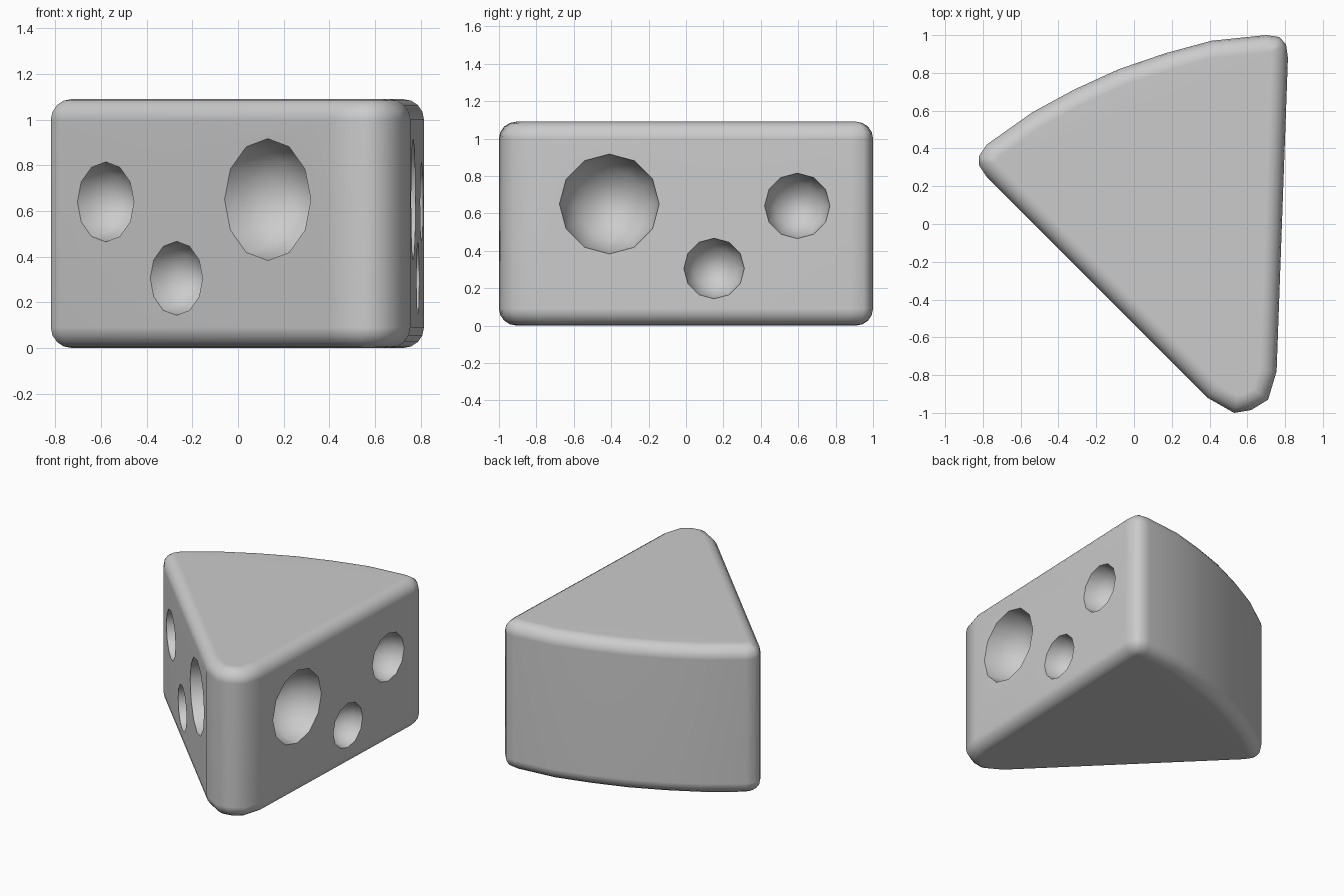
import bpy, bmesh
from math import sin, cos, pi, radians
from mathutils import Vector

if "Cube" in bpy.data.objects:
    bpy.data.objects.remove(bpy.data.objects["Cube"], do_unlink=True)

HEIGHT, BEVEL, STEPS = 1.09, 0.09, 4

mat = bpy.data.materials.new("plain_grey")
mat.use_nodes = True
grey = (0.6, 0.6, 0.6, 1)
mat.diffuse_color = grey
mat.node_tree.nodes["Principled BSDF"].inputs["Base Color"].default_value = grey

# Plan outline, counter-clockwise: rounded tip, right side, curved rind, left corner
outline = [Vector(p) for p in (
    (0.39, -0.92), (0.53, -1.0), (0.62, -0.985), (0.71, -0.93), (0.755, -0.78),
    (0.815, 0.88), (0.805, 0.95), (0.77, 0.99), (0.70, 1.0),
    (0.41, 0.97), (0.17, 0.905), (-0.08, 0.82), (-0.32, 0.71), (-0.54, 0.59),
    (-0.78, 0.42), (-0.82, 0.36), (-0.82, 0.31), (-0.78, 0.25))]


def inset(points, dist):
    """Move every outline point inward along its mitred corner normal."""
    moved = []
    for i, p in enumerate(points):
        a = (p - points[i - 1]).normalized()
        b = (points[(i + 1) % len(points)] - p).normalized()
        na, nb = Vector((-a.y, a.x)), Vector((-b.y, b.x))
        moved.append(p + (na + nb) * dist / (1 + na.dot(nb)))
    return moved


# Wedge body: stacked rings with rounded top and bottom rims
angles = [pi / 2 * i / STEPS for i in range(STEPS + 1)]
levels = [(BEVEL * (1 - sin(t)), BEVEL * (1 - cos(t))) for t in angles]
levels += [(d, HEIGHT - z) for d, z in reversed(levels)]
bm = bmesh.new()
rings = [[bm.verts.new((p.x, p.y, z)) for p in inset(outline, d)] for d, z in levels]
n = len(outline)
for low, high in zip(rings, rings[1:]):
    for i in range(n):
        j = (i + 1) % n
        bm.faces.new((low[i], low[j], high[j], high[i]))
bm.faces.new(rings[0][::-1])
bm.faces.new(rings[-1])
bmesh.ops.recalc_face_normals(bm, faces=bm.faces)
mesh = bpy.data.meshes.new("cheese_wedge")
bm.to_mesh(mesh)
bm.free()
mesh.materials.append(mat)
wedge = bpy.data.objects.new("cheese_wedge", mesh)
bpy.context.collection.objects.link(wedge)


# Round holes scooped from both cut sides
def scoop(x, y, z, radius, normal):
    bpy.ops.mesh.primitive_uv_sphere_add(segments=12, ring_count=8, radius=radius,
                                         location=(x, y, z))
    cutter = bpy.context.object
    cutter.name = "hole_cutter"
    cutter.hide_render = True
    cutter.rotation_euler = Vector(normal).to_track_quat("Z", "Y").to_euler()
    cutter.data.materials.append(mat)
    bpy.context.view_layer.objects.active = wedge
    mod = wedge.modifiers.new("hole", "BOOLEAN")
    mod.operation, mod.solver, mod.object = "DIFFERENCE", "EXACT", cutter
    bpy.ops.object.modifier_apply(modifier=mod.name)
    bpy.data.objects.remove(cutter, do_unlink=True)


for left_x, right_y, z, radius in ((0.13, -0.41, 0.65, 0.267),
                                   (-0.58, 0.595, 0.64, 0.175),
                                   (-0.27, 0.15, 0.305, 0.162)):
    scoop(left_x, -0.53 - left_x, z, radius, (-1, -1, 0))
    scoop(0.783 + 0.036 * right_y, right_y, z, radius, (1, -0.036, 0))

# Smooth shading with crisp hole rims
bpy.ops.object.select_all(action="DESELECT")
wedge.select_set(True)
bpy.context.view_layer.objects.active = wedge
bpy.ops.object.shade_smooth_by_angle(angle=radians(50))
weighted = wedge.modifiers.new("weighted_normals", "WEIGHTED_NORMAL")
weighted.keep_sharp = True
